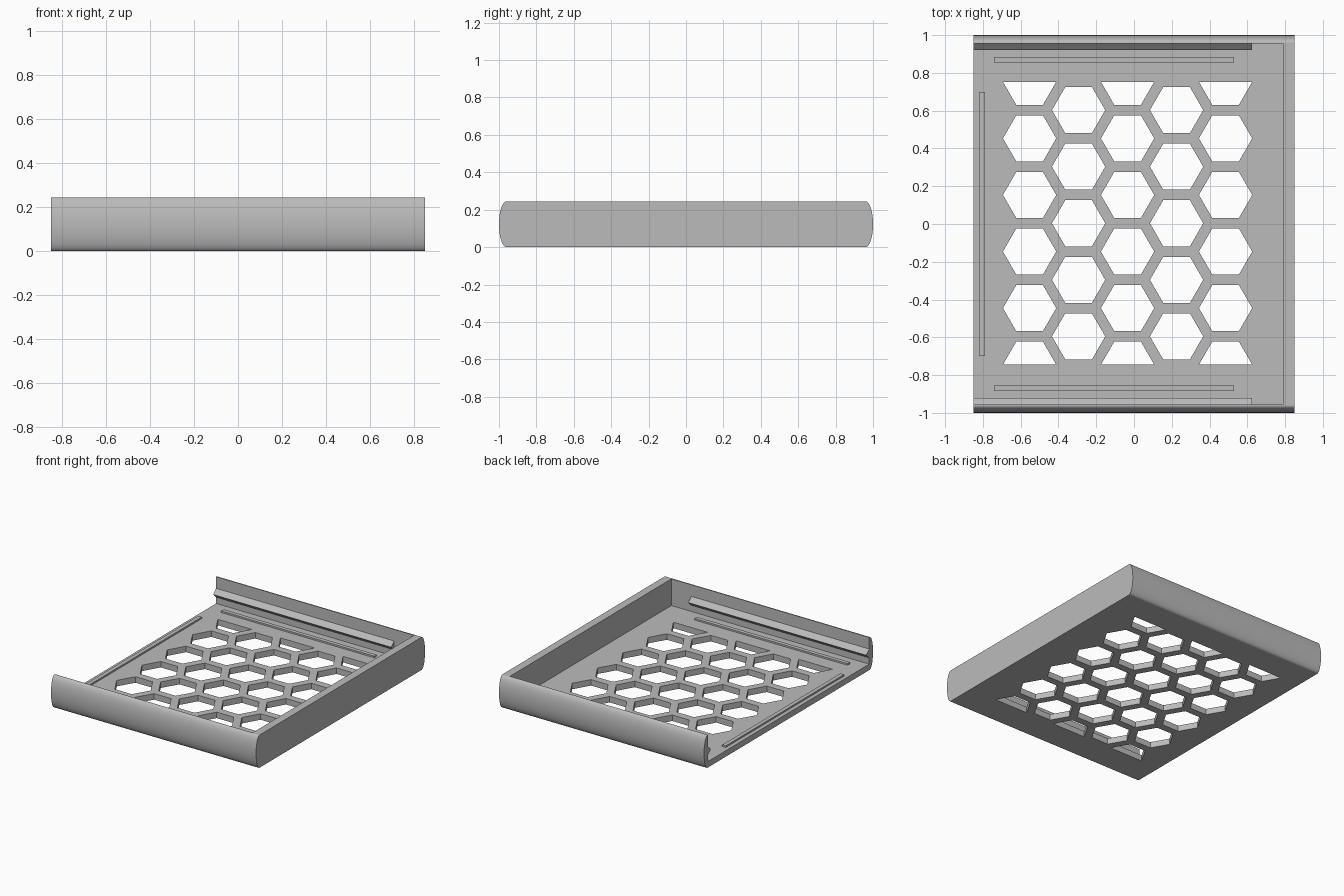
import bpy, bmesh, math

cube = bpy.data.objects.get("Cube")
if cube:
    bpy.data.objects.remove(cube, do_unlink=True)

HALF_X, HEIGHT, FLOOR = 0.85, 0.245, 0.045
WALL_Y = 0.955          # inner face of the side walls
END_X = 0.79            # inner face of the end wall

grey = bpy.data.materials.new("plain grey")
grey.use_nodes = True
colour = (0.5, 0.5, 0.5, 1)
grey.diffuse_color = colour
grey.node_tree.nodes["Principled BSDF"].inputs["Base Color"].default_value = colour


def add_prism(bm, points, offset):
    """Extrude a closed outline of 3D points along offset."""
    face = bm.faces.new([bm.verts.new(p) for p in points])
    new = bmesh.ops.extrude_face_region(bm, geom=[face])["geom"]
    bmesh.ops.translate(bm, vec=offset,
                        verts=[v for v in new if isinstance(v, bmesh.types.BMVert)])


def add_box(bm, x0, x1, y0, y1, z0, z1):
    add_prism(bm, [(x0, y0, z0), (x1, y0, z0), (x1, y1, z0), (x0, y1, z0)],
              (0, 0, z1 - z0))


def make_object(name, bm):
    bmesh.ops.recalc_face_normals(bm, faces=bm.faces)
    mesh = bpy.data.meshes.new(name)
    bm.to_mesh(mesh)
    bm.free()
    mesh.materials.append(grey)
    obj = bpy.data.objects.new(name, mesh)
    bpy.context.collection.objects.link(obj)
    return obj


def cut(target, cutter):
    mod = target.modifiers.new("cut", "BOOLEAN")
    mod.operation, mod.solver, mod.object = "DIFFERENCE", "EXACT", cutter
    bpy.context.view_layer.objects.active = target
    bpy.ops.object.modifier_apply(modifier=mod.name)
    bpy.data.objects.remove(cutter, do_unlink=True)


# Tray body: slab with half-elliptical long sides
STEPS = 24
outline = []
for side in (1, -1):
    for i in range(STEPS + 1):
        a = -math.pi / 2 + math.pi * i / STEPS
        outline.append((-HALF_X, side * (0.96 + 0.04 * math.cos(a)),
                        HEIGHT / 2 * (1 + side * math.sin(a))))
bm = bmesh.new()
add_prism(bm, outline, (2 * HALF_X, 0, 0))
tray = make_object("tray", bm)

# Cavity, open at one end
bm = bmesh.new()
add_box(bm, -1, END_X, -WALL_Y, WALL_Y, FLOOR, 1)
cut(tray, make_object("cavity_cutter", bm))

# Honeycomb holes, halved at the edges of the pattern
PITCH, RADIUS, LIMIT = 0.2995, 0.141, 0.757
bm = bmesh.new()
for col in range(5):
    cx = -0.034 + (col - 2) * PITCH * math.sqrt(3) / 2
    for row in range(-3, 4):
        cy = 0.004 + (row + (0 if col % 2 else 0.5)) * PITCH
        if abs(cy) > LIMIT:
            continue
        corners = [(cx + RADIUS * math.cos(k * math.pi / 3),
                    cy + RADIUS * math.sin(k * math.pi / 3)) for k in range(6)]
        kept = [(x, y, -0.1) for x, y in corners if abs(y) <= LIMIT]
        if len(kept) > 2:
            add_prism(bm, kept, (0, 0, 0.1 + FLOOR * 1.5))
cut(tray, make_object("honeycomb_cutter", bm))

# Smooth only the rounded outer sides
for p in tray.data.polygons:
    p.use_smooth = abs(p.center.y) > 0.9601 and abs(p.normal.x) < 0.5

# Triangular guide rails and low floor strips along both side walls
for side, label in ((1, "back"), (-1, "front")):
    bm = bmesh.new()
    add_prism(bm, [(-HALF_X, side * (WALL_Y + 0.002), 0.16),
                   (-HALF_X, side * 0.92, 0.125),
                   (-HALF_X, side * (WALL_Y + 0.002), 0.09)], (HALF_X + 0.625, 0, 0))
    make_object(label + "_guide_rail", bm)
    bm = bmesh.new()
    add_box(bm, -0.74, 0.53, *sorted((side * 0.855, side * 0.885)),
            FLOOR - 0.01, FLOOR + 0.012)
    make_object(label + "_floor_strip", bm)

# Low floor strip across the open end
bm = bmesh.new()
add_box(bm, -0.82, -0.79, -0.7, 0.7, FLOOR - 0.01, FLOOR + 0.012)
make_object("open_end_floor_strip", bm)
